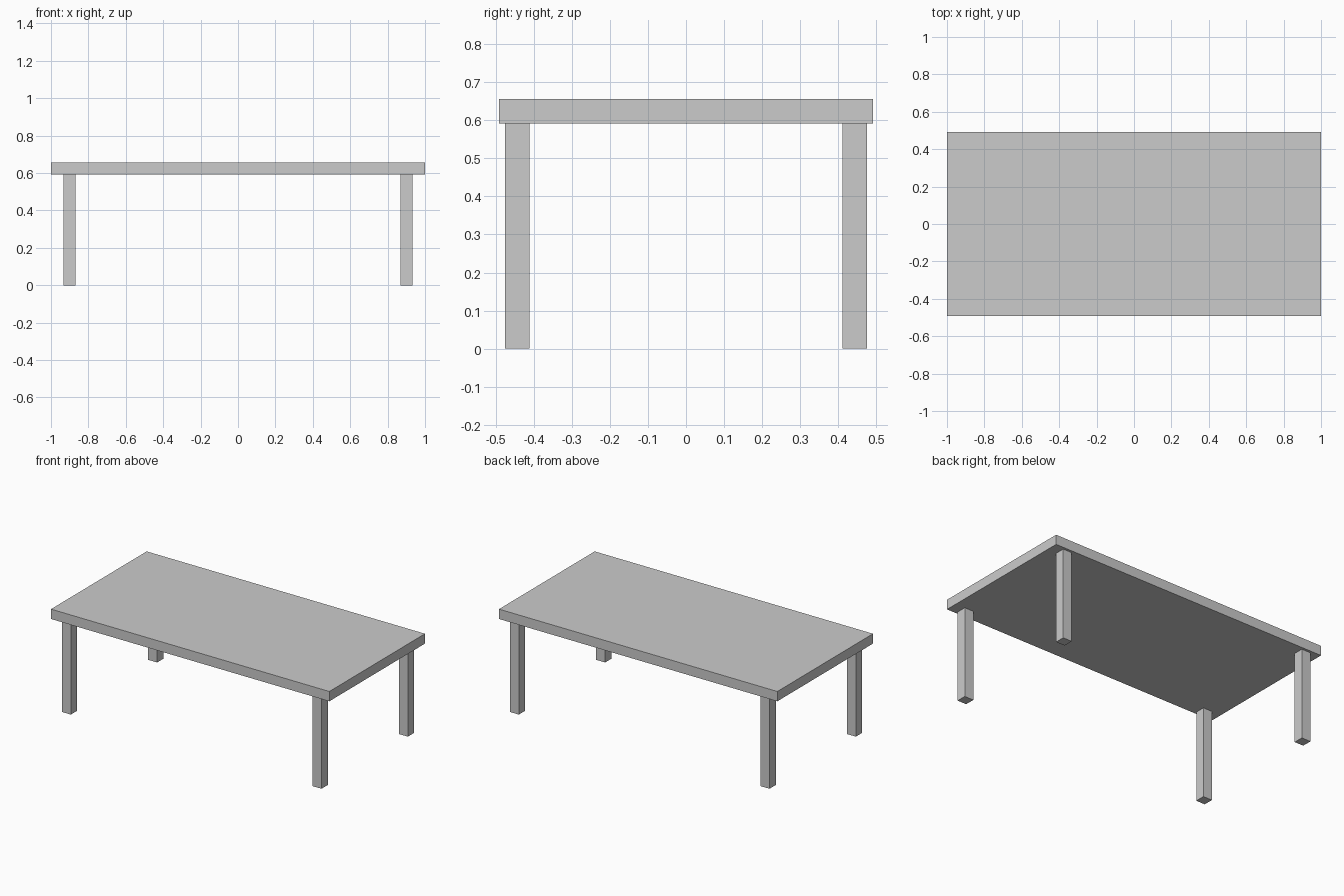
import bpy

if "Cube" in bpy.data.objects:
    bpy.data.objects.remove(bpy.data.objects["Cube"])


def add_box(name, center, size):
    bpy.ops.mesh.primitive_cube_add(size=1, location=center)
    box = bpy.context.object
    box.name = name
    box.scale = size
    bpy.ops.object.transform_apply(location=False, rotation=False, scale=True)
    return box


TOP_Z = 0.656
LEG_H = 0.592
LEG_W = 0.064

# Flat rectangular slab
add_box("table_top", (0, 0, (TOP_Z + LEG_H) / 2), (2.0, 0.982, TOP_Z - LEG_H))

# Four square legs near the corners
for side, x in (("left", -0.901), ("right", 0.901)):
    for end, y in (("front", -0.443), ("back", 0.443)):
        add_box(f"{end}_{side}_leg", (x, y, LEG_H / 2), (LEG_W, LEG_W, LEG_H))
